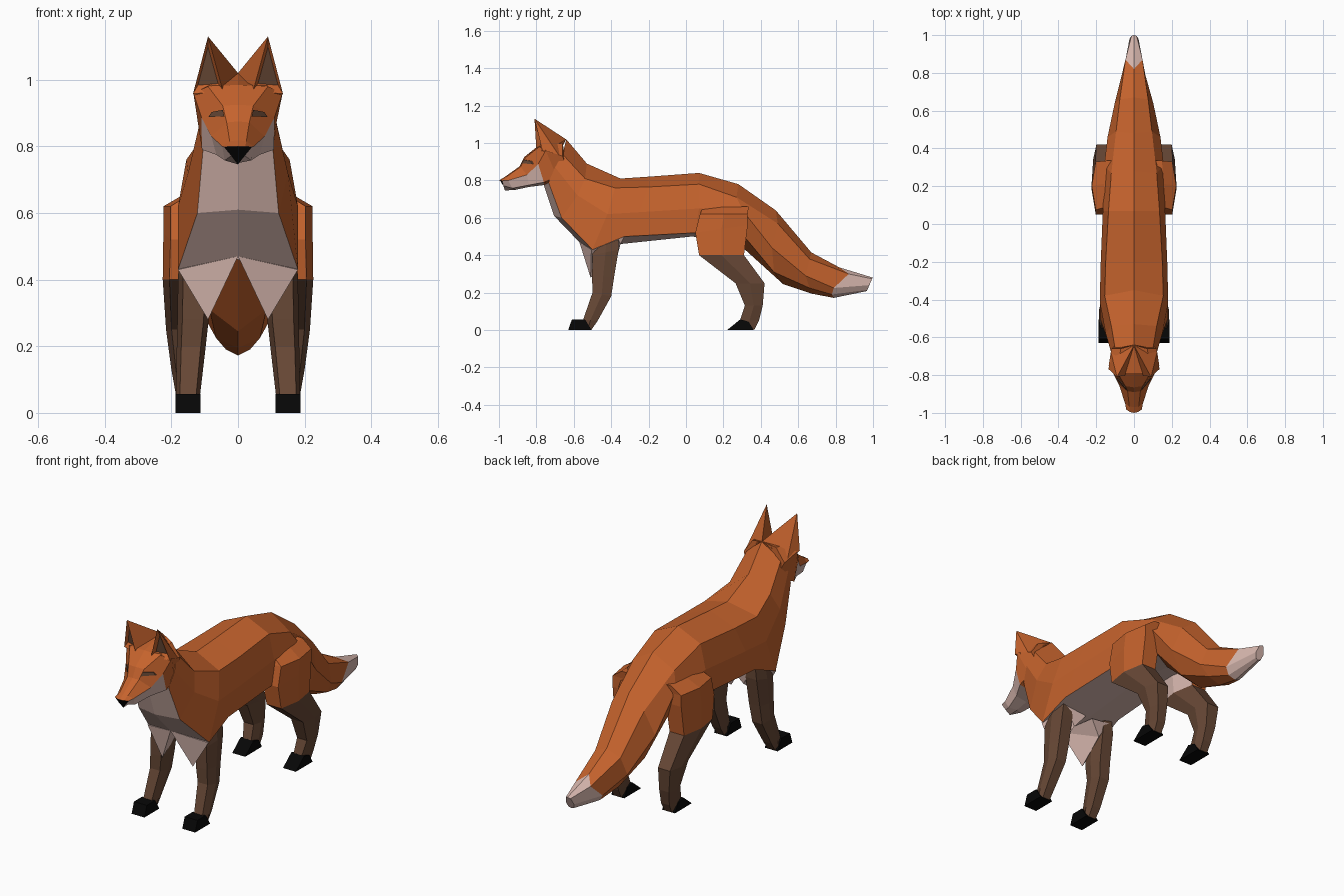
import bpy, bmesh
from mathutils import Vector

cube = bpy.data.objects.get("Cube")
if cube:
    bpy.data.objects.remove(cube, do_unlink=True)


def material(name, rgb):
    m = bpy.data.materials.new(name)
    m.use_nodes = True
    m.diffuse_color = (*rgb, 1)
    m.node_tree.nodes["Principled BSDF"].inputs["Base Color"].default_value = (*rgb, 1)
    return m


MATS = [material("orange fur", (0.56, 0.124, 0.026)),
        material("pale fur", (0.69, 0.48, 0.43)),
        material("brown fur", (0.135, 0.064, 0.036)),
        material("black", (0.002, 0.002, 0.002))]
ORANGE, PALE, BROWN, BLACK = range(4)


def finish(name, bm):
    bmesh.ops.recalc_face_normals(bm, faces=bm.faces)
    used = sorted({f.material_index for f in bm.faces})
    for f in bm.faces:
        f.material_index = used.index(f.material_index)
    me = bpy.data.meshes.new(name)
    bm.to_mesh(me)
    bm.free()
    for i in used:
        me.materials.append(MATS[i])
    ob = bpy.data.objects.new(name, me)
    bpy.context.collection.objects.link(ob)


def loft(name, rings, rule, start=None, end=None):
    """Skin between rings; rule(ring, column) gives the colour, start/end cap colours."""
    bm = bmesh.new()
    vs = [[bm.verts.new(p) for p in r] for r in rings]
    n = len(rings[0])
    for i in range(len(vs) - 1):
        for j in range(n):
            k = (j + 1) % n
            f = bm.faces.new((vs[i][j], vs[i][k], vs[i + 1][k], vs[i + 1][j]))
            f.material_index = rule(i, j)
    for cap, ends in ((start, vs[0]), (end, vs[-1])):
        if cap is not None:
            bm.faces.new(ends).material_index = cap
    finish(name, bm)


def ring(ty, tz, rx, ry, rz, mx, my, mz, lx, ly, lz, by, bz):
    """Symmetric eight-point section: top, ridge, middle, low, bottom."""
    side = [(rx, ry, rz), (mx, my, mz), (lx, ly, lz)]
    return [(0, ty, tz)] + side + [(0, by, bz)] + [(-x, y, z) for x, y, z in side[::-1]]


def solid(name, pts, faces, mats):
    bm = bmesh.new()
    vs = [bm.verts.new(p) for p in pts]
    for f, m in zip(faces, mats):
        bm.faces.new([vs[i] for i in f]).material_index = m
    finish(name, bm)


# Torso: neck to hips, with pale chest and belly
torso = [ring(*r) for r in (
    (-.64, 1.02, .10, -.66, .94, .115, -.70, .87, .105, -.735, .79, -.76, .775),
    (-.53, .89, .12, -.54, .81, .15, -.58, .72, .122, -.665, .60, -.705, .61),
    (-.35, .81, .155, -.38, .76, .18, -.42, .62, .18, -.50, .43, -.57, .47),
    (-.20, .82, .15, -.20, .765, .178, -.25, .63, .175, -.33, .50, -.35, .46),
    (.07, .84, .135, .07, .78, .165, .07, .65, .165, .05, .52, .03, .50),
    (.28, .78, .12, .27, .71, .158, .31, .63, .12, .32, .49, .26, .48))]
loft("torso", torso, lambda i, j: PALE if j in (3, 4) else ORANGE, start=ORANGE)

# Tail: continues from the hips to a pale tip
tail = [ring(*r) for r in (
    (.48, .64, .095, .49, .57, .14, .46, .44, .085, .47, .31, .52, .245),
    (.67, .415, .075, .66, .38, .102, .64, .29, .066, .66, .225, .67, .195),
    (.82, .335, .045, .87, .30, .06, .79, .225, .036, .78, .19, .79, .172),
    (1.0, .28, .014, .995, .274, .024, .98, .24, .016, .97, .215, .965, .208))]
loft("tail", [torso[-1]] + tail, lambda i, j: PALE if i == 3 else ORANGE, end=PALE)

# Head: nose tip back to the crown, with pale cheeks and jaw
head = [ring(*r) for r in (
    (-1.0, .80, .022, -.995, .80, .041, -.982, .798, .02, -.977, .772, -.968, .746),
    (-.97, .818, .025, -.965, .816, .047, -.95, .80, .04, -.93, .758, -.91, .75),
    (-.89, .875, .034, -.885, .872, .08, -.85, .83, .065, -.84, .775, -.84, .765),
    (-.865, .925, .046, -.858, .922, .11, -.79, .888, .108, -.76, .79, -.76, .775),
    (-.79, .985, .09, -.785, .98, .134, -.75, .96, .105, -.69, .82, -.70, .77),
    (-.64, 1.02, .07, -.66, 1.0, .12, -.66, .93, .08, -.63, .84, -.65, .78))]
loft("head", head, lambda i, j: PALE if i < 3 and 2 <= j <= 5 else ORANGE,
     start=BLACK, end=ORANGE)


# Leg section: six points, flattened front and back
def leg_ring(s, yf, zf, yb, zb, xi, xo):
    d = (xo - xi) * 0.16
    ym, zm = (yf + yb) / 2, (zf + zb) / 2
    return [(s * x, y, z) for x, y, z in (
        (xi + d, yf, zf), (xo - d, yf, zf), (xo, ym, zm),
        (xo - d, yb, zb), (xi + d, yb, zb), (xi, ym, zm))]


FRONT = ((-.49, .50, -.36, .52, .10, .165), (-.50, .40, -.36, .43, .085, .18),
         (-.502, .28, -.385, .28, .088, .182), (-.50, .20, -.40, .18, .098, .184),
         (-.55, .055, -.472, .05, .114, .186), (-.54, .02, -.505, .002, .118, .182))
HIND = ((.09, .655, .335, .66, .08, .16), (.075, .62, .33, .62, .09, .224),
        (.05, .52, .33, .56, .09, .224), (.07, .40, .31, .40, .10, .226),
        (.265, .25, .42, .25, .112, .216), (.315, .13, .41, .13, .115, .20),
        (.29, .055, .39, .05, .114, .186), (.31, .02, .365, .002, .118, .182))


def hind_colour(i, j):
    """Orange thigh with a pale inner side, brown below."""
    if i == 2 and j in (4, 5):
        return PALE
    return ORANGE if i < 3 else BROWN


# Foot outlines seen from the side
FEET = {"front": ((-.63, 0), (-.61, .057), (-.54, .057), (-.505, 0)),
        "hind": ((.22, 0), (.29, .057), (.335, .045), (.362, 0))}

for s, side in ((1, "left"), (-1, "right")):
    # Legs
    loft(side + "_front_leg", [leg_ring(s, *r) for r in FRONT],
         lambda i, j: BROWN, BROWN, BROWN)
    loft(side + "_hind_leg", [leg_ring(s, *r) for r in HIND],
         hind_colour, ORANGE, BROWN)

    # Feet
    for place, outline in FEET.items():
        loft(f"{side}_{place}_foot", [[(s * x, y, z) for y, z in outline] for x in (.112, .188)],
             lambda i, j: BLACK, BLACK, BLACK)

    # Pale bib running from the chest over the inner side of the upper leg
    solid(side + "_chest_bib",
          [(0, -.57, .47), (s * .18, -.506, .43), (s * .09, -.51, .28),
           (s * .08, -.37, .385), (s * .02, -.35, .46), (s * .14, -.36, .48)],
          [(0, 1, 2), (0, 2, 3), (0, 3, 4), (3, 5, 4), (1, 5, 3), (1, 3, 2), (0, 4, 5, 1)],
          [PALE] * 7)

    # Ear: hollow-fronted pyramid, with a sunken brown inner face
    tip = Vector((s * .09, -.81, 1.13))
    inner, outer = Vector((s * .045, -.80, .965)), Vector((s * .135, -.768, .958))
    rear, back = Vector((s * .122, -.68, .935)), Vector((0, -.642, 1.02))
    mid = (tip + inner + outer) / 3
    rim = [p.lerp(mid, 0.33) + Vector((0, .02, .006)) for p in (tip, inner, outer)]
    solid(side + "_ear", [tip, inner, outer, rear, back] + rim,
          [(0, 1, 6, 5), (1, 2, 7, 6), (2, 0, 5, 7), (5, 6, 7),
           (0, 2, 3), (0, 3, 4), (0, 4, 1), (1, 4, 3, 2)],
          [ORANGE, ORANGE, ORANGE, BROWN, ORANGE, ORANGE, ORANGE, ORANGE])

    # Eye: thin plate under the brow
    a, b = Vector(head[2][1]), Vector(head[2][2])
    c, d = Vector(head[3][1]), Vector(head[3][2])
    pts = [a.lerp(b, u).lerp(c.lerp(d, u), v)
           for u, v in ((.04, .40), (.74, .84), (.52, .98), (.04, .78))]
    eye = [[(s * p.x, p.y + o, p.z) for p in pts] for o in (-.007, .002)]
    loft(side + "_eye", eye, lambda i, j: BROWN, BROWN, BROWN)
